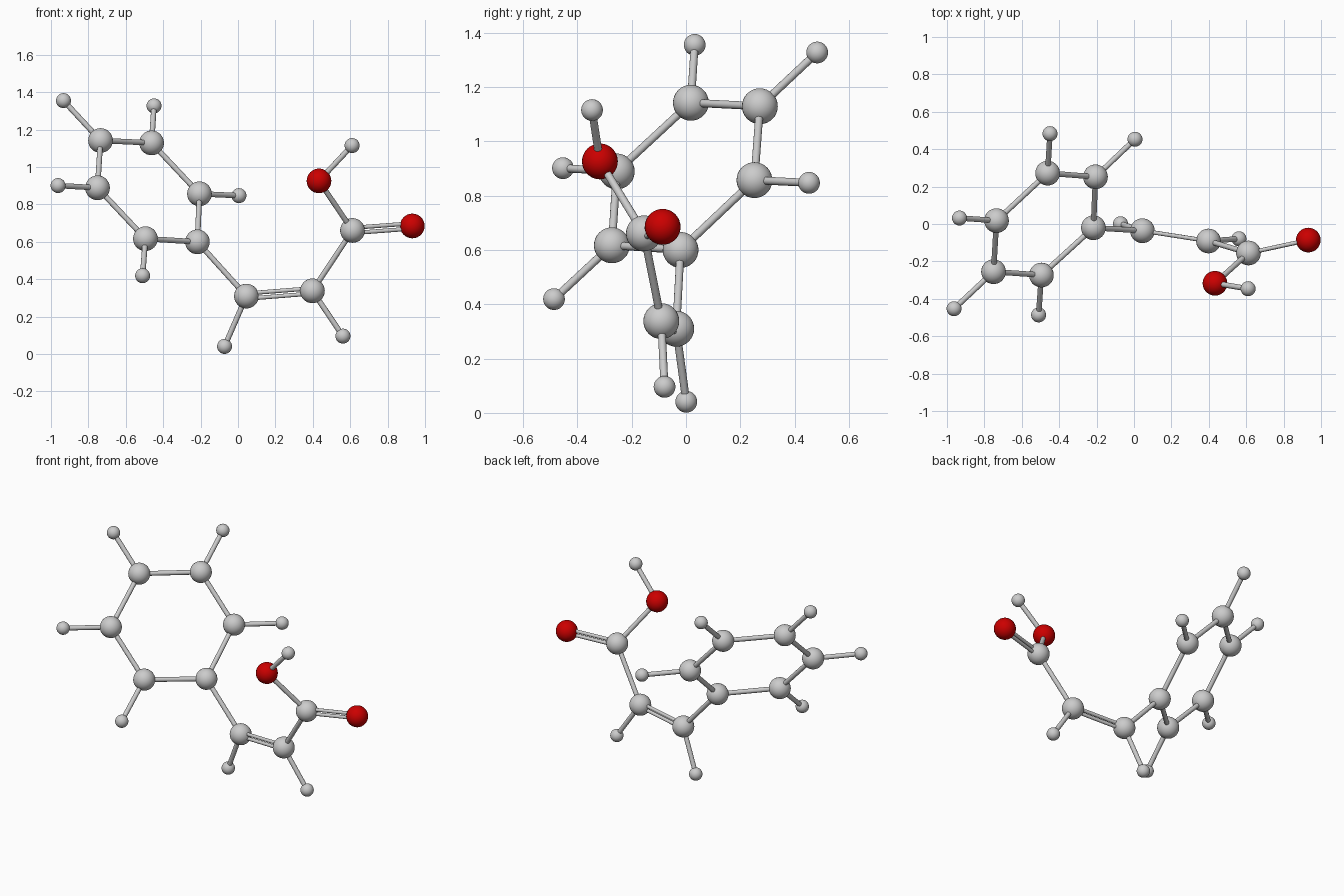
import bpy
from mathutils import Vector

if "Cube" in bpy.data.objects:
    bpy.data.objects.remove(bpy.data.objects["Cube"])

ATOM_R, HYDROGEN_R, BOND_R = 0.066, 0.04, 0.0145

red = bpy.data.materials.new("red")
red.diffuse_color = (0.6, 0.0, 0.0, 1)
red.use_nodes = True
red.node_tree.nodes["Principled BSDF"].inputs["Base Color"].default_value = red.diffuse_color

# Atom centres: six-carbon ring, chain, acid group
ring = [(-.735, .018, 1.142), (-.462, .272, 1.129), (-.206, .252, .857),
        (-.217, -.02, .60), (-.495, -.273, .617), (-.751, -.255, .889)]
chain = [(.045, -.036, .31), (.398, -.091, .338), (.612, -.155, .661)]
hydroxyl_oxygen = (.433, -.317, .926)
carbonyl_oxygen = (.932, -.086, .685)
# Each hydrogen is paired with its parent atom
hydrogens = [((-.933, .032, 1.355), ring[0]), ((-.449, .483, 1.327), ring[1]),
             ((.005, .453, .847), ring[2]), ((-.51, -.486, .419), ring[4]),
             ((-.962, -.453, .901), ring[5]), ((-.072, .001, .041), chain[0]),
             ((.561, -.079, .096), chain[1]), ((.61, -.346, 1.115), hydroxyl_oxygen)]


def atom(name, centre, radius, material=None):
    bpy.ops.mesh.primitive_uv_sphere_add(segments=32, ring_count=16, radius=radius, location=centre)
    obj = bpy.context.object
    obj.name = name
    bpy.ops.object.shade_smooth()
    if material:
        obj.data.materials.append(material)


def stick(name, a, b, radius=BOND_R):
    a, b = Vector(a), Vector(b)
    bpy.ops.mesh.primitive_cylinder_add(vertices=16, radius=radius, depth=(b - a).length,
                                        location=(a + b) / 2)
    obj = bpy.context.object
    obj.name = name
    obj.rotation_euler = (b - a).to_track_quat('Z', 'Y').to_euler()
    bpy.ops.object.shade_smooth_by_angle()


def double_stick(name, a, b):
    a, b = Vector(a), Vector(b)
    side = (b - a).cross(Vector((0, 1, 0))).normalized() * 0.014
    for s in (-1, 1):
        stick(name, a + side * s, b + side * s, 0.011)


# Ring atoms and bonds
for i, c in enumerate(ring):
    atom("ring_carbon", c, ATOM_R)
    stick("ring_bond", c, ring[(i + 1) % 6])

# Chain and acid group
for c in chain:
    atom("chain_carbon", c, ATOM_R)
atom("hydroxyl_oxygen", hydroxyl_oxygen, ATOM_R, red)
atom("carbonyl_oxygen", carbonyl_oxygen, ATOM_R, red)
stick("ring_to_chain_bond", ring[3], chain[0])
double_stick("chain_double_bond", chain[0], chain[1])
stick("chain_bond", chain[1], chain[2])
stick("hydroxyl_bond", chain[2], hydroxyl_oxygen)
double_stick("carbonyl_double_bond", chain[2], carbonyl_oxygen)

# Hydrogens
for h, parent in hydrogens:
    atom("hydrogen", h, HYDROGEN_R)
    stick("hydrogen_bond", parent, h)
